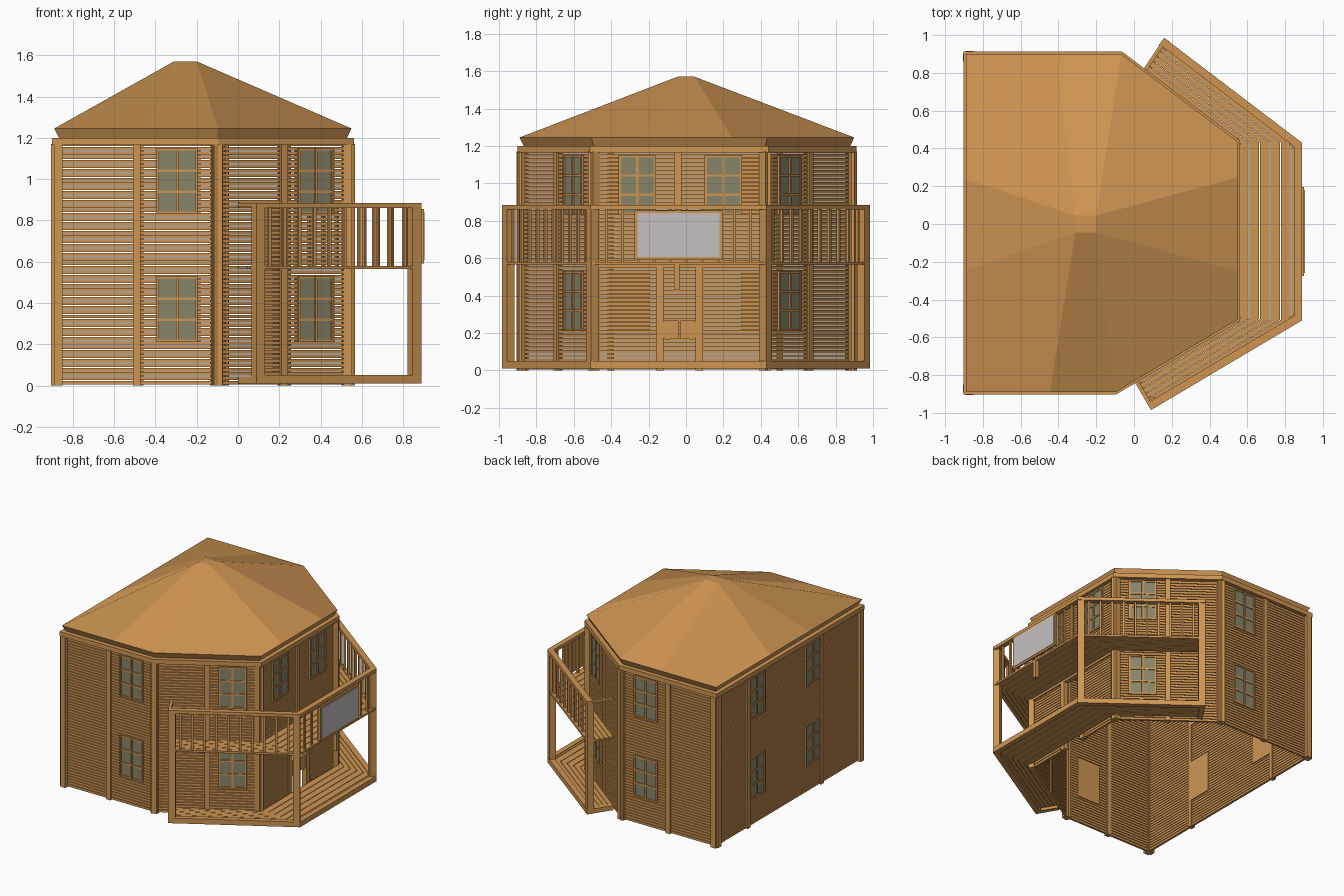
import bpy, bmesh
from mathutils import Vector

if "Cube" in bpy.data.objects:
    bpy.data.objects.remove(bpy.data.objects["Cube"])


def material(name, rgb):
    m = bpy.data.materials.new(name)
    m.use_nodes = True
    m.diffuse_color = (*rgb, 1)
    m.node_tree.nodes["Principled BSDF"].inputs["Base Color"].default_value = (*rgb, 1)
    return m


WOOD = material("tan wood", (0.62, 0.30, 0.086))
GLASS = material("olive glass", (0.25, 0.235, 0.14))
PANEL = material("pale grey", (0.56, 0.53, 0.53))


def loft(bm, a, b):
    """Closed solid between two matching rings of 3D points."""
    va, vb = [bm.verts.new(p) for p in a], [bm.verts.new(p) for p in b]
    bm.faces.new(va)
    bm.faces.new(vb)
    for i in range(len(a)):
        j = (i + 1) % len(a)
        bm.faces.new((va[i], va[j], vb[j], vb[i]))


def prism(bm, pts, z0, z1, top=None):
    loft(bm, [(p[0], p[1], z0) for p in pts], [(p[0], p[1], z1) for p in top or pts])


def finish(name, bm, mat=WOOD):
    bmesh.ops.recalc_face_normals(bm, faces=bm.faces)
    mesh = bpy.data.meshes.new(name)
    bm.to_mesh(mesh)
    bm.free()
    mesh.materials.append(mat)
    ob = bpy.data.objects.new(name, mesh)
    bpy.context.collection.objects.link(ob)
    return ob


class Side:
    """Vertical plane from p to q, with its outside on the right."""

    def __init__(self, p, q):
        self.p, self.q = Vector(p), Vector(q)
        self.length = (self.q - self.p).length
        self.u = (self.q - self.p).normalized()
        self.n = Vector((self.u.y, -self.u.x))

    def at(self, u, v):
        return self.p + self.u * u + self.n * v

    def box(self, bm, u0, u1, v0, v1, z0, z1):
        prism(bm, [self.at(u0, v0), self.at(u1, v0), self.at(u1, v1), self.at(u0, v1)], z0, z1)


CORNERS = [(-.88, -.88), (-.1, -.88), (.54, -.5), (.54, .43), (-.07, .89), (-.88, .89)]
NAMES = ["front", "front_angled", "balcony", "back_angled", "back", "side"]
WALLS = [Side(CORNERS[i], CORNERS[(i + 1) % 6]) for i in range(6)]
LOW, HIGH = (.21, .53), (.83, 1.15)
# Positions along each wall, as fractions of its length
POSTS = [[.5], [.5], [], [.5], [.5], [.22, .73]]
WINDOWS = [[.75], [.74], [.25, .75], [.26], [.26], [.28, .67]]
DOOR = (.36, .57)


# Slatted walls, with a doorway onto the lower deck
def slats(name, wall, pitch=.0214, gap=.0045):
    bm = bmesh.new()
    for k in range(55):
        z = .005 + k * pitch
        spans = [(0, wall.length)]
        if name == "balcony" and z < .55:
            spans = [(0, DOOR[0]), (DOOR[1], wall.length)]
        for a, b in spans:
            wall.box(bm, a, b, -.018, 0, z, z + pitch - gap)
    finish(name + "_wall_slats", bm)


# Window: backing, glass panes and glazing bars
def window(name, wall, centre, z0, z1, half=.1):
    a, b = centre - half, centre + half
    glass, frame = bmesh.new(), bmesh.new()
    wall.box(frame, a, b, -.026, 0, z0, z1)
    wall.box(glass, a + .01, b - .01, 0, .004, z0 + .01, z1 - .01)
    for u in (a, centre - .006, b - .012):
        wall.box(frame, u, u + .012, 0, .012, z0, z1)
    for k in range(4):
        z = z0 + (z1 - z0 - .012) * k / 3
        wall.box(frame, a, b, 0, .01, z, z + .012)
    finish(name + "_window_frame", frame)
    finish(name + "_window_glass", glass, GLASS)


for name, wall, posts, wins in zip(NAMES, WALLS, POSTS, WINDOWS):
    slats(name, wall)
    bm = bmesh.new()
    for u in (0, wall.length):
        wall.box(bm, u - .025, u + .025, -.03, .012, 0, 1.17)
    for t in posts:
        wall.box(bm, t * wall.length - .018, t * wall.length + .018, -.025, .012, 0, 1.17)
    if name == "balcony":
        wall.box(bm, .435, .475, -.025, .012, .58, 1.17)
        for u in DOOR:
            wall.box(bm, u - .02, u + .02, -.025, .012, 0, .58)
        wall.box(bm, 0, wall.length, -.025, .012, .55, .59)
    finish(name + "_wall_posts", bm)
    for t in wins:
        u = t * wall.length
        if name == "balcony":
            u = .24 if t < .5 else .7
        else:
            window(name + "_lower", wall, u, *LOW)
        window(name + "_upper", wall, u, *HIGH)

# Swing doors
bm = bmesh.new()
middle = (DOOR[0] + DOOR[1]) / 2
for s in (-1, 1):
    shape = [(.003, .17), (.075, .165), (.108, .2), (.108, .235), (.075, .27), (.003, .265)]
    loft(bm, *[[(*WALLS[2].at(middle + s * u, v), z) for u, z in shape] for v in (-.012, .004)])
finish("swing_doors", bm)


# Plate under the eaves, flared fascia and faceted roof
def ring(d):
    """Wall footprint moved outward by d, with mitred corners."""
    out = []
    for i in range(6):
        a, b = WALLS[i - 1].n, WALLS[i].n
        out.append(Vector(CORNERS[i]) + (a + b) * d / (1 + a.dot(b)))
    return out


bm = bmesh.new()
prism(bm, ring(.022), 1.165, 1.2)
finish("eaves_plate", bm)

EAVE = 1.245
bm = bmesh.new()
prism(bm, ring(-.012), 1.2, EAVE, ring(.01))
finish("fascia", bm)

bm = bmesh.new()
c = [bm.verts.new((*p, EAVE)) for p in ring(.01)]


def split(i, t):
    j = (i + 1) % 6
    return bm.verts.new(c[i].co.lerp(c[j].co, t))


front, back, side_b, side_f = split(0, .56), split(4, .42), split(5, .37), split(5, .64)
out_f, out_b = split(2, .27), split(2, .8)
a, b, d, e = [bm.verts.new((x, y, 1.57)) for x, y in
              ((-.31, -.045), (-.2, -.045), (-.2, .045), (-.31, .045))]
for f in ((a, b, d, e), (a, side_f, c[0], front), (a, front, c[1], b), (b, c[1], c[2], out_f),
          (b, out_f, out_b, d), (d, out_b, c[3], c[4]), (d, c[4], back, e),
          (e, back, c[5], side_b), (e, side_b, side_f, a)):
    bm.faces.new(f)
finish("roof", bm)

# Decks on two levels: planks run between the wall line and the outer line
INNER = [Vector(p) for p in ((0, -.83), (.555, -.5), (.555, .43), (.05, .82))]
OUTER = [Vector(p) for p in ((.09, -.985), (.89, -.51), (.89, .43), (.16, .985))]
for name, z0, z1 in (("lower", .03, .045), ("upper", .565, .58)):
    bm = bmesh.new()
    for i in range(3):
        for k in range(6):
            s, t = k / 6, (k + .92) / 6
            prism(bm, [INNER[i].lerp(OUTER[i], s), INNER[i + 1].lerp(OUTER[i + 1], s),
                       INNER[i + 1].lerp(OUTER[i + 1], t), INNER[i].lerp(OUTER[i], t)], z0, z1)
    finish(name + "_deck_planks", bm)

# Edge beams, railing and posts along the outer line
edges = [Side(OUTER[i], OUTER[i + 1]) for i in range(3)]
beams, rails, balusters, posts = [bmesh.new() for _ in range(4)]
for i, s in enumerate(edges):
    s.box(beams, 0, s.length, -.04, 0, .01, .05)
    s.box(rails, 0, s.length, -.042, 0, .86, .885)
    count = round(s.length / .085)
    for k in range(1, count):
        u = s.length * k / count
        s.box(balusters, u - .008, u + .008, -.03, -.014, .58, .86)
    if i != 1:
        for u in (0, s.length - .05):
            s.box(posts, u, u + .05, -.05, -.002, .01, .87)
for p, q in ((INNER[0], OUTER[0]), (OUTER[3], INNER[3])):
    end = Side(p, q)
    end.box(beams, 0, end.length, -.035, 0, .01, .045)
    end.box(rails, 0, end.length, -.02, 0, .865, .885)
finish("deck_edge_beams", beams)
finish("railing_top", rails)
finish("balusters", balusters)
finish("balcony_posts", posts)

# Sign board hung on the railing, and the hanging bracket beneath the deck
s = edges[1]
bm = bmesh.new()
s.box(bm, .235, .705, -.004, .01, .59, .855)
finish("sign_board", bm)
bm = bmesh.new()
s.box(bm, .25, .69, .01, .014, .605, .84)
finish("sign_face", bm, PANEL)
bm = bmesh.new()
s.box(bm, .445, .475, -.03, 0, .43, .565)
finish("hanging_bracket", bm)
